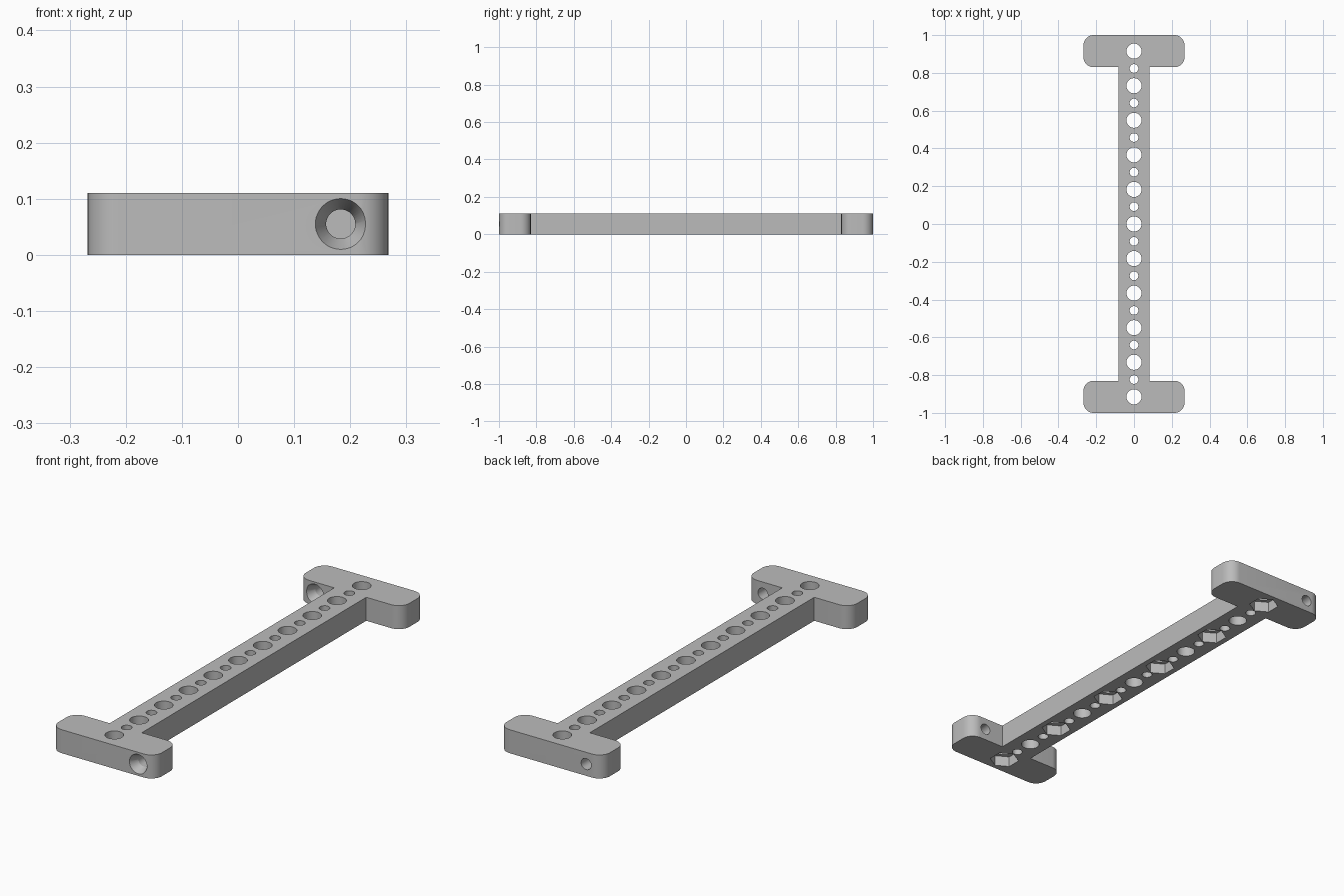
import bpy, bmesh, math
from mathutils import Matrix, Vector

if "Cube" in bpy.data.objects:
    bpy.data.objects.remove(bpy.data.objects["Cube"], do_unlink=True)

H = 0.11                      # thickness
BEAM, BAR, INNER = 0.083, 0.268, 0.83
RADIUS = 0.055                # corner rounding of the end bars
PITCH = 0.183                 # spacing of the large holes
SCREW_X = 0.183

grey = bpy.data.materials.new("plain grey")
grey.use_nodes = True
grey.diffuse_color = (0.5, 0.5, 0.5, 1)
grey.node_tree.nodes["Principled BSDF"].inputs["Base Color"].default_value = (0.5, 0.5, 0.5, 1)


def make_object(name, bm):
    bmesh.ops.recalc_face_normals(bm, faces=bm.faces)
    mesh = bpy.data.meshes.new(name)
    bm.to_mesh(mesh)
    bm.free()
    mesh.materials.append(grey)
    obj = bpy.data.objects.new(name, mesh)
    bpy.context.collection.objects.link(obj)
    return obj


def corner(cx, cy, start, steps=10):
    """Quarter-circle arc of outline points."""
    angles = [start + math.pi / 2 * i / steps for i in range(steps + 1)]
    return [(cx + RADIUS * math.cos(a), cy + RADIUS * math.sin(a)) for a in angles]


def add_cone(bm, r1, r2, depth, matrix, sides=48):
    bmesh.ops.create_cone(bm, cap_ends=True, segments=sides, radius1=r1,
                          radius2=r2, depth=depth, matrix=matrix)


def cut(target, name, bm):
    cutter = make_object(name, bm)
    cutter.hide_render = True
    mod = target.modifiers.new(name, "BOOLEAN")
    mod.operation, mod.solver, mod.object = "DIFFERENCE", "EXACT", cutter
    bpy.context.view_layer.objects.active = target
    bpy.ops.object.modifier_apply(modifier=name)
    bpy.data.objects.remove(cutter, do_unlink=True)


# I-shaped body: half outline, turned round for the other half, then extruded
x, lo, hi = BAR - RADIUS, INNER + RADIUS, 1 - RADIUS
half = [(BEAM, INNER)]
half += corner(x, lo, -math.pi / 2) + corner(x, hi, 0)
half += corner(-x, hi, math.pi / 2) + corner(-x, lo, math.pi)
half += [(-BEAM, INNER)]
outline = half + [(-px, -py) for px, py in half]
bm = bmesh.new()
base = bm.faces.new([bm.verts.new((px, py, 0)) for px, py in outline])
top = bmesh.ops.extrude_face_region(bm, geom=[base])["geom"]
bmesh.ops.translate(bm, vec=(0, 0, H), verts=[v for v in top if isinstance(v, bmesh.types.BMVert)])
body = make_object("drilled_mounting_bar", bm)

# Through holes: alternating large and small down the beam, one screw hole per bar
bm = bmesh.new()
for i in range(21):
    r = 0.04 if i % 2 == 0 else 0.023
    add_cone(bm, r, r, 3 * H, Matrix.Translation((0, (i - 10) * PITCH / 2, H / 2)))
facing_front = Matrix.Rotation(math.pi / 2, 4, "X")
for side in (1, -1):
    spot = Vector((side * SCREW_X, -side * (1 + INNER) / 2, H / 2))
    add_cone(bm, 0.026, 0.026, 0.3, Matrix.Translation(spot) @ facing_front)
cut(body, "hole_cutter", bm)

# Hexagonal nut pockets underneath every second large hole, and countersinks
bm = bmesh.new()
for i in range(6):
    spot = Matrix.Translation((0, (2 * i - 5) * PITCH, 0))
    bmesh.ops.create_cone(bm, cap_ends=True, segments=6, radius1=0.065, radius2=0.065,
                          depth=0.1, matrix=spot)
for mouth_x, mouth_y in ((SCREW_X, -1), (-SCREW_X, INNER)):
    # Slightly overshoots the face so the rim is cut cleanly
    spot = Matrix.Translation((mouth_x, mouth_y + 0.015, H / 2))
    add_cone(bm, 0.026, 0.05, 0.05, spot @ facing_front)
cut(body, "recess_cutter", bm)

# Smooth round walls, crisp edges
bpy.ops.object.select_all(action="DESELECT")
body.select_set(True)
bpy.context.view_layer.objects.active = body
bpy.ops.object.shade_smooth_by_angle(angle=math.radians(30))
